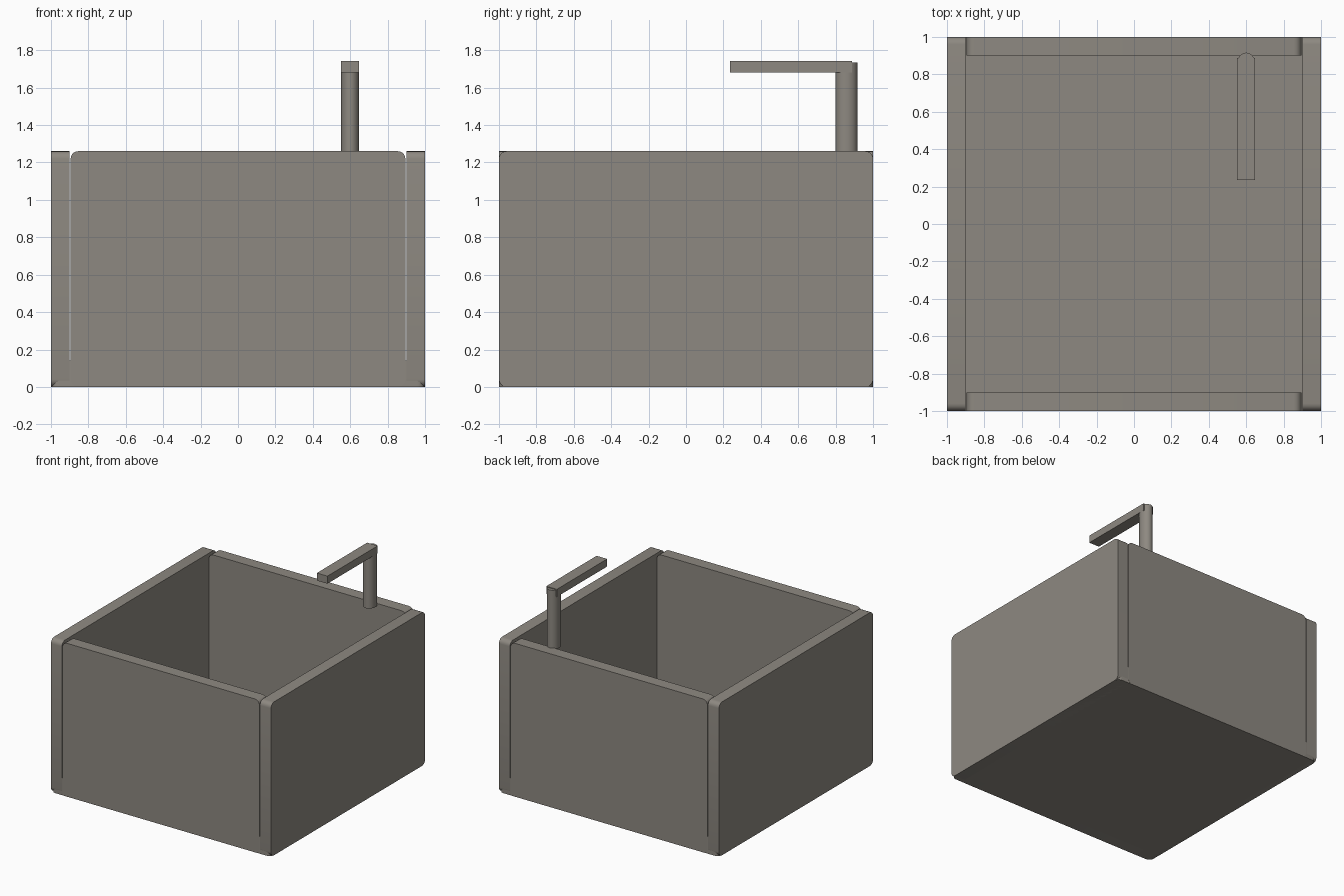
import bpy, bmesh
from mathutils import Vector

cube = bpy.data.objects.get("Cube")
if cube:
    bpy.data.objects.remove(cube, do_unlink=True)

stone = bpy.data.materials.new("warm_grey")
stone.use_nodes = True
colour = (0.27, 0.25, 0.22, 1)
stone.diffuse_color = colour
stone.node_tree.nodes["Principled BSDF"].inputs["Base Color"].default_value = colour


def finish(obj, name):
    obj.name = name
    obj.data.materials.append(stone)
    bpy.ops.object.select_all(action='DESELECT')
    obj.select_set(True)
    bpy.context.view_layer.objects.active = obj
    bpy.ops.object.shade_smooth_by_angle(angle=0.6)


def slab(name, low, high, axis=None, radius=0.04):
    """Box whose four edges along the given axis are rounded."""
    low, high = Vector(low), Vector(high)
    bm = bmesh.new()
    bmesh.ops.create_cube(bm, size=1)
    for v in bm.verts:
        v.co = (low + high) / 2 + v.co * (high - low)
    if axis is not None:
        edges = [e for e in bm.edges
                 if abs(e.verts[0].co[axis] - e.verts[1].co[axis]) > 1e-4]
        bmesh.ops.bevel(bm, geom=edges, offset=radius, segments=5,
                        profile=0.5, affect='EDGES')
    mesh = bpy.data.meshes.new(name)
    bm.to_mesh(mesh)
    bm.free()
    obj = bpy.data.objects.new(name, mesh)
    bpy.context.collection.objects.link(obj)
    finish(obj, name)


TOP, INNER, BASE = 1.26, 0.9, 0.14

# Basin base and four walls with rounded ends
slab("basin_base", (-0.999, -0.999, 0), (0.999, 0.999, BASE), 2)
for name, x in (("left_wall", INNER), ("right_wall", -1)):
    slab(name, (x, -1, 0), (x + 0.1, 1, TOP), 0)
for name, y in (("front_wall", -1), ("back_wall", INNER)):
    slab(name, (-0.895, y, 0), (0.895, y + 0.1, TOP), 1)

# Tap: oval post and flat spout
bpy.ops.mesh.primitive_cylinder_add(vertices=32, radius=1, depth=0.485,
                                    location=(0.6, 0.858, 1.4925))
post = bpy.context.object
post.scale = (0.048, 0.058, 1)
bpy.ops.object.transform_apply(location=False, rotation=False, scale=True)
finish(post, "tap_post")
slab("tap_spout", (0.552, 0.235, 1.68), (0.648, 0.888, 1.742))
